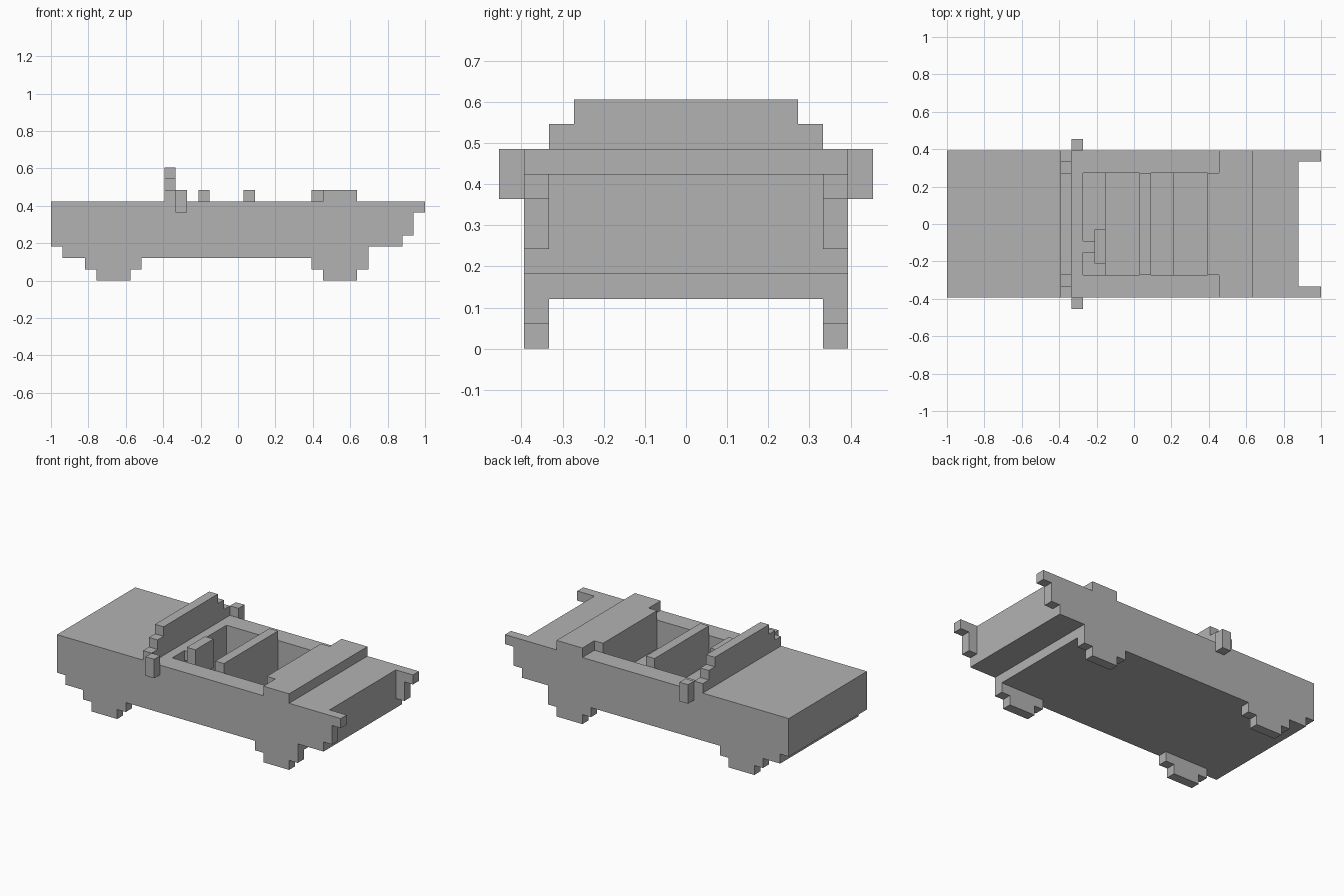
import bpy
import bmesh
from mathutils import Vector

if "Cube" in bpy.data.objects:
    bpy.data.objects.remove(bpy.data.objects["Cube"], do_unlink=True)

# Everything sits on a block grid: 33 long, 15 wide, 10 high
U = 2 / 33

grey = bpy.data.materials.new("plain grey")
grey.use_nodes = True
grey.diffuse_color = (0.45, 0.45, 0.45, 1)
grey.node_tree.nodes["Principled BSDF"].inputs["Base Color"].default_value = (0.45, 0.45, 0.45, 1)


def extrude_profile(name, points, y0, y1):
    """Side profile in block units (x from nose, z), extruded across y (from centre)."""
    bm = bmesh.new()
    face = bm.faces.new([bm.verts.new((x * U - 1, y0 * U, z * U)) for x, z in points])
    moved = bmesh.ops.extrude_face_region(bm, geom=[face])["geom"]
    verts = [v for v in moved if isinstance(v, bmesh.types.BMVert)]
    bmesh.ops.translate(bm, verts=verts, vec=Vector((0, (y1 - y0) * U, 0)))
    bmesh.ops.recalc_face_normals(bm, faces=bm.faces)
    mesh = bpy.data.meshes.new(name)
    bm.to_mesh(mesh)
    bm.free()
    mesh.materials.append(grey)
    obj = bpy.data.objects.new(name, mesh)
    bpy.context.collection.objects.link(obj)
    return obj


def block(name, x0, x1, y0, y1, z0, z1):
    return extrude_profile(name, [(x0, z0), (x1, z0), (x1, z1), (x0, z1)], y0, y1)


def cut(target, *box):
    cutter = block("cutter", *box)
    cutter.hide_render = True
    mod = target.modifiers.new("cut", "BOOLEAN")
    mod.operation = "DIFFERENCE"
    mod.solver = "EXACT"
    mod.object = cutter
    bpy.context.view_layer.objects.active = target
    bpy.ops.object.modifier_apply(modifier=mod.name)
    bpy.data.objects.remove(cutter, do_unlink=True)


# Body with wheels and tail fins, from one stepped side profile
outline = [(0, 7), (0, 3), (1, 3), (1, 2), (3, 2), (3, 1), (4, 1), (4, 0),
           (7, 0), (7, 1), (8, 1), (8, 2), (23, 2), (23, 1), (24, 1), (24, 0),
           (27, 0), (27, 1), (28, 1), (28, 3), (31, 3), (31, 4), (32, 4),
           (32, 6), (33, 6), (33, 7)]
body = extrude_profile("body", outline, -6.5, 6.5)
cut(body, 2, 30, -5.5, 5.5, -1, 2)        # space between the wheels
cut(body, 31, 34, -5.5, 5.5, 2, 8)        # gap between the tail fins
cut(body, 12, 23, -4.5, 4.5, 4, 8)        # cockpit down to seat height
cut(body, 12, 14, -4.5, 4.5, 3, 8)        # front footwell
cut(body, 18, 20, -4.5, 4.5, 3, 8)        # rear footwell

# Windscreen, stepped in towards the top
screen = block("windscreen", 10, 11, -6.5, 6.5, 7, 10)
for side in (-1, 1):
    for inner, bottom in ((5.5, 8), (4.5, 9)):
        y0, y1 = sorted((side * inner, side * 8))
        cut(screen, 9, 12, y0, y1, bottom, 11)

# Side mirrors
for name, side in (("left_mirror", 1), ("right_mirror", -1)):
    y0, y1 = sorted((side * 6.5, side * 7.5))
    block(name, 11, 12, y0, y1, 6, 8)

# Seats and steering
block("front_seat_back", 17, 18, -4.5, 4.5, 4, 8)
block("steering_column", 12, 13, -2.5, -1.5, 6, 7)
block("steering_wheel", 13, 14, -3.5, -0.5, 5, 8)

# Raised rear deck with a narrower lip behind the rear seat
block("rear_deck", 24, 27, -6.5, 6.5, 7, 8)
block("rear_deck_lip", 23, 24, -4.5, 4.5, 7, 8)
